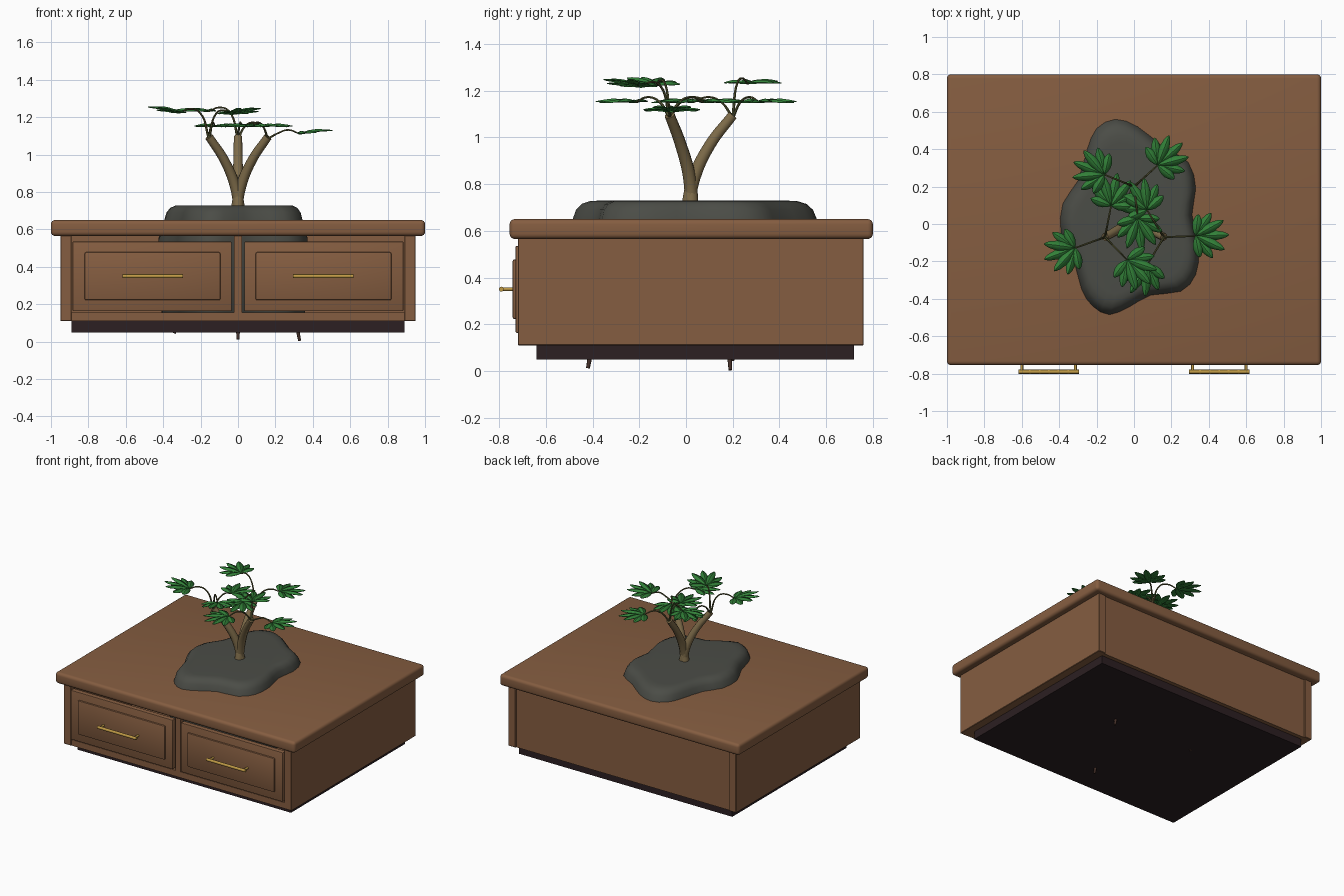
import bpy, bmesh, math
from mathutils import Vector, Matrix

cube = bpy.data.objects.get("Cube")
if cube:
    bpy.data.objects.remove(cube, do_unlink=True)


def material(name, r, g, b):
    m = bpy.data.materials.new(name)
    m.use_nodes = True
    m.diffuse_color = (r, g, b, 1)
    m.node_tree.nodes["Principled BSDF"].inputs["Base Color"].default_value = (r, g, b, 1)
    return m


WOOD = material("warm wood", 0.235, 0.11, 0.052)
PLINTH = material("dark plinth", 0.025, 0.014, 0.016)
STONE = material("grey stone", 0.07, 0.073, 0.062)
BRASS = material("brass", 0.52, 0.32, 0.06)
BARK = material("bark", 0.21, 0.15, 0.068)
ROOT = material("dark root", 0.06, 0.03, 0.022)
STEM = material("olive stem", 0.1, 0.1, 0.035)
LEAF = material("leaf green", 0.032, 0.22, 0.04)


def finish(bm, name, mat, smooth=None):
    mesh = bpy.data.meshes.new(name)
    bmesh.ops.recalc_face_normals(bm, faces=bm.faces)
    bm.to_mesh(mesh)
    bm.free()
    mesh.materials.append(mat)
    ob = bpy.data.objects.new(name, mesh)
    bpy.context.collection.objects.link(ob)
    if smooth:
        shade(ob, smooth)
    return ob


def shade(ob, degrees):
    bpy.ops.object.select_all(action='DESELECT')
    ob.select_set(True)
    bpy.context.view_layer.objects.active = ob
    bpy.ops.object.shade_smooth_by_angle(angle=math.radians(degrees))


def box(name, x, y, z, mat, bevel=0.0, segments=1):
    bm = bmesh.new()
    bmesh.ops.create_cube(bm, size=1)
    for v in bm.verts:
        v.co = [lo + (c + 0.5) * (hi - lo) for c, (lo, hi) in zip(v.co, (x, y, z))]
    if bevel:
        bmesh.ops.bevel(bm, geom=bm.edges[:], offset=bevel, segments=segments,
                        profile=0.5, affect='EDGES')
    return finish(bm, name, mat, 35 if segments > 1 else None)


def tube(name, points, radii, mat, sides=2):
    curve = bpy.data.curves.new(name, 'CURVE')
    curve.dimensions = '3D'
    curve.bevel_depth = 1
    curve.bevel_resolution = sides
    curve.resolution_u = 6
    curve.use_fill_caps = True
    spline = curve.splines.new('BEZIER')
    spline.bezier_points.add(len(points) - 1)
    for bp, co, r in zip(spline.bezier_points, points, radii):
        bp.co, bp.radius = co, r
        bp.handle_left_type = bp.handle_right_type = 'AUTO'
    curve.materials.append(mat)
    ob = bpy.data.objects.new(name, curve)
    bpy.context.collection.objects.link(ob)
    bpy.ops.object.select_all(action='DESELECT')
    ob.select_set(True)
    bpy.context.view_layer.objects.active = ob
    bpy.ops.object.convert(target='MESH')
    shade(bpy.context.object, 50)


# Cabinet carcass
box("table_top", (-1, 1), (-0.755, 0.8), (0.565, 0.65), WOOD, 0.022, 4)
box("plinth", (-0.89, 0.89), (-0.64, 0.72), (0.05, 0.11), PLINTH)
box("cabinet_floor", (-0.9, 0.9), (-0.69, 0.745), (0.11, 0.14), WOOD)
box("back_panel", (-0.9, 0.9), (0.71, 0.75), (0.11, 0.57), WOOD)
box("bottom_rail", (-0.9, 0.9), (-0.715, -0.67), (0.11, 0.155), WOOD)
box("centre_stile", (-0.022, 0.022), (-0.715, -0.68), (0.15, 0.57), WOOD)

# Sides, drawers and handles, mirrored
for side, s in (("right", -1), ("left", 1)):
    def span(a, b):
        return tuple(sorted((s * a, s * b)))
    box(side + "_side", span(0.89, 0.95), (-0.72, 0.76), (0.11, 0.567), WOOD, 0.003)
    box(side + "_drawer_front", span(0.034, 0.885), (-0.73, -0.69), (0.163, 0.535), WOOD, 0.006, 2)
    box(side + "_drawer_panel", span(0.094, 0.82), (-0.742, -0.72), (0.222, 0.478), WOOD, 0.008, 2)
    y, z = -0.79, 0.35
    tube(side + "_handle_bar", [(s * 0.293, y, z), (s * 0.617, y, z)], [0.011] * 2, BRASS)
    for x in (0.313, 0.6):
        tube(side + "_handle_post", [(s * x, -0.735, z), (s * x, y, z)], [0.008] * 2, BRASS)

# Stone mound set through the table top
outline = [(-0.1, 0.56), (0.02, 0.52), (0.16, 0.41), (0.29, 0.33), (0.33, 0.19), (0.31, 0.05),
           (0.345, -0.13), (0.33, -0.27), (0.25, -0.36), (0.09, -0.38), (-0.02, -0.44),
           (-0.13, -0.485), (-0.22, -0.44), (-0.28, -0.35), (-0.32, -0.2), (-0.39, -0.05),
           (-0.38, 0.11), (-0.3, 0.23), (-0.25, 0.4), (-0.2, 0.51)]
n = len(outline)
bm = bmesh.new()
rings = []
for scale, z in ((0.9, 0.07), (1.04, 0.16), (1.08, 0.55), (1.0, 0.65), (0.97, 0.69),
                 (0.92, 0.715), (0.85, 0.727), (0.77, 0.729)):
    ring = []
    for i in range(2 * n):
        a, b, c, d = (Vector(outline[(i // 2 + k) % n]) for k in (-1, 0, 1, 2))
        p = b if i % 2 == 0 else (b + c) * 0.5625 - (a + d) * 0.0625
        ring.append(bm.verts.new((p.x * scale, p.y * scale, z)))
    rings.append(ring)
for lower, upper in zip(rings, rings[1:]):
    for i in range(2 * n):
        j = (i + 1) % (2 * n)
        bm.faces.new((lower[i], lower[j], upper[j], upper[i]))
bm.faces.new(rings[-1])
bm.faces.new(rings[0])
finish(bm, "stone_mound", STONE, 40)

# Roots poking out below
for i, (x, y, z) in enumerate(((0, -0.42, 0.012), (0.33, 0.19, 0.004), (-0.34, 0.2, 0.045))):
    tube(f"root_{i + 1}", [(0, 0.02, 0.6), (x * 0.5, y * 0.5, 0.35), (x * 0.93, y * 0.95, 0.1),
                           (x, y, z)], [0.03, 0.02, 0.012, 0.008], ROOT)


def leaf_cluster(name, hub, direction, slope):
    """Seven pointed leaflets fanned out from the end of a stem."""
    bm = bmesh.new()
    forward = math.atan2(direction.y, direction.x)
    stations = ((0, 0.05), (0.15, 0.5), (0.35, 0.88), (0.6, 1), (0.82, 0.7), (0.94, 0.36), (1, 0.03))
    for k in range(-3, 4):
        turn = math.radians(27 * k)
        length = 0.105 + 0.075 * math.cos(turn)
        place = (Matrix.Translation(hub) @ Matrix.Rotation(forward, 4, 'Z')
                 @ Matrix.Rotation(-slope, 4, 'Y') @ Matrix.Rotation(turn, 4, 'Z'))
        rows = []
        for t, w in stations:
            lift = 0.012 * math.sin(math.pi * t) + 0.004 * (k % 2)
            rows.append([bm.verts.new(place @ Vector((length * t, q * w * 0.026,
                                                      lift - 0.009 * w * abs(q)))) for q in (-1, 0, 1)])
        for a, b in zip(rows, rows[1:]):
            for q in (0, 1):
                bm.faces.new((a[q], b[q], b[q + 1], a[q + 1]))
    # Thin solid blades
    ob = finish(bm, name, LEAF, 30)
    solid = ob.modifiers.new("thickness", 'SOLIDIFY')
    solid.thickness = 0.003


# Branches, each with three stems: heading in degrees, hub height, leaf slope
branches = {
    "right": ((-0.155, -0.07, 1.095), ((200, 1.222, 0.2), (79, 1.15, 0), (-46, 1.215, 0.2))),
    "left": ((0.16, -0.07, 1.095), ((2, 1.11, 0.12), (122, 1.15, 0), (239, 1.15, 0))),
    "back": ((0, 0.2, 1.095), ((42, 1.15, 0), (158, 1.23, 0.05), (277, 1.15, 0))),
}
for side, (end, stems) in branches.items():
    tip = Vector(end)
    base = Vector((-tip.x * 0.08, 0.02 - tip.y * 0.08, 0.68))
    low = Vector((tip.x * 0.1, 0.02 + tip.y * 0.08, 0.83))
    mid = Vector((tip.x * 0.47, 0.01 + tip.y * 0.47, 0.97))
    tube(side + "_branch", [base, low, mid, tip], [0.031, 0.028, 0.025, 0.022], BARK, 3)
    for i, (heading, height, slope) in enumerate(stems):
        a = math.radians(heading)
        d = Vector((math.cos(a), math.sin(a), 0))
        hub = tip + d * 0.17
        hub.z = height
        rise = tip + d * 0.055
        rise.z = height + 0.005
        arch = tip + d * 0.11
        arch.z = height + 0.022
        tube(f"{side}_stem_{i + 1}", [tip - Vector((0, 0, 0.01)), rise, arch, hub],
             [0.007, 0.005, 0.005, 0.004], STEM, 1)
        leaf_cluster(f"{side}_leaves_{i + 1}", hub, d, slope)
